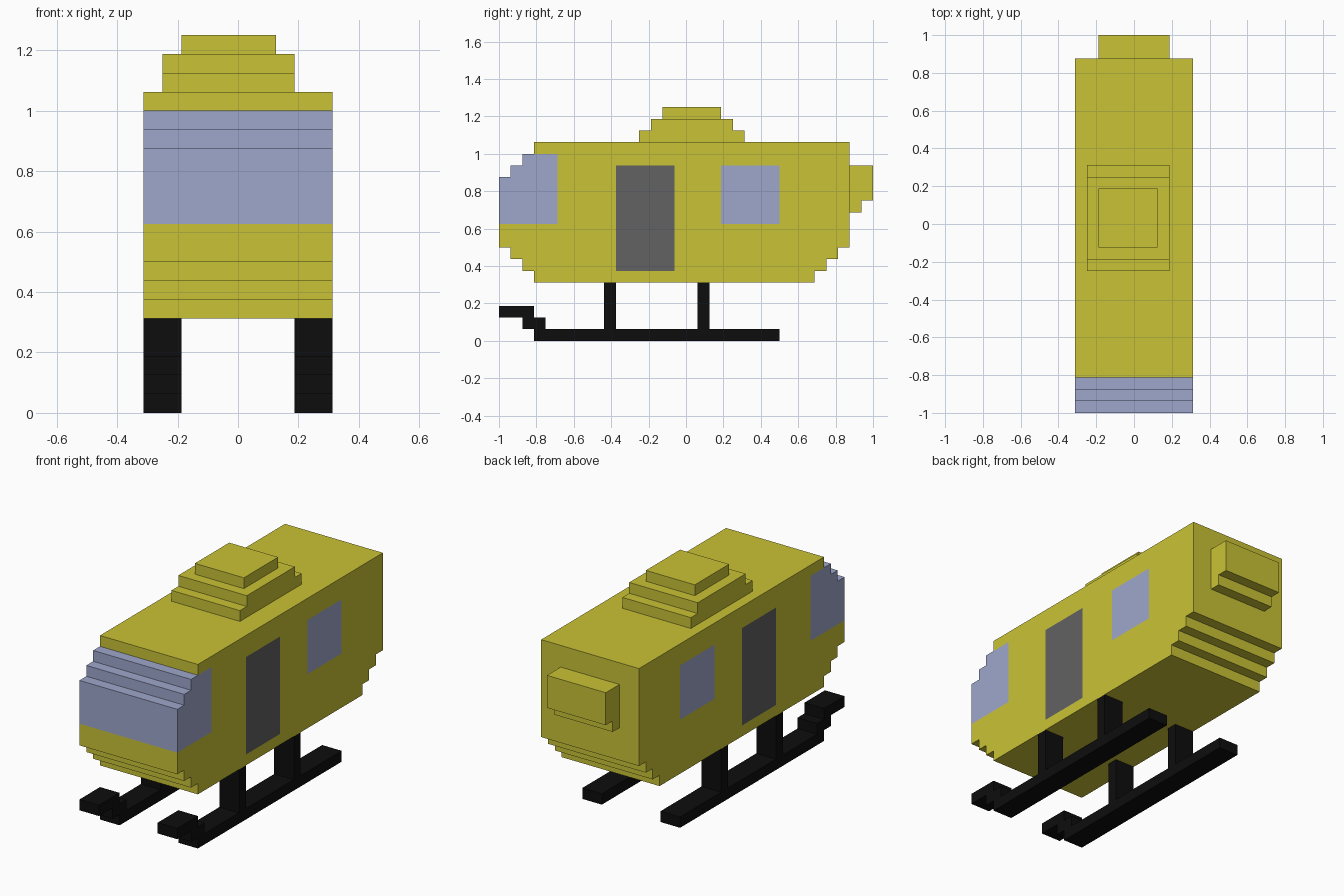
import bpy, bmesh
from mathutils import Vector

if "Cube" in bpy.data.objects:
    bpy.data.objects.remove(bpy.data.objects["Cube"])

U = 1 / 16  # one block


def material(name, rgb):
    m = bpy.data.materials.new(name)
    m.diffuse_color = (*rgb, 1)
    m.use_nodes = True
    m.node_tree.nodes["Principled BSDF"].inputs["Base Color"].default_value = m.diffuse_color
    return m


YELLOW = material("yellow paint", (0.591, 0.546, 0.037))
GLASS = material("pale blue glass", (0.342, 0.386, 0.604))
GREY = material("grey door", (0.122, 0.122, 0.122))
BLACK = material("black metal", (0.004, 0.004, 0.004))


def finish(bm, name, mats):
    bmesh.ops.recalc_face_normals(bm, faces=bm.faces[:])
    me = bpy.data.meshes.new(name)
    bm.to_mesh(me)
    bm.free()
    for m in mats:
        me.materials.append(m)
    ob = bpy.data.objects.new(name, me)
    bpy.context.collection.objects.link(ob)
    return ob


def extrude_profile(points, x0, x1):
    """Side outline (y, z) in blocks, extruded across x."""
    bm = bmesh.new()
    face = bm.faces.new([bm.verts.new((x0 * U, y * U, z * U)) for y, z in points])
    ext = bmesh.ops.extrude_face_region(bm, geom=[face], use_keep_orig=True)
    moved = [g for g in ext["geom"] if isinstance(g, bmesh.types.BMVert)]
    bmesh.ops.translate(bm, verts=moved, vec=((x1 - x0) * U, 0, 0))
    return bm


def box(name, x0, x1, y0, y1, z0, z1, mat):
    bm = extrude_profile([(y0, z0), (y1, z0), (y1, z1), (y0, z1)], x0, x1)
    return finish(bm, name, [mat])


# Cabin: stepped outline
outline = [(-13, 5), (11, 5), (11, 6), (12, 6), (12, 7), (13, 7), (13, 8), (14, 8),
           (14, 17), (-13, 17), (-13, 16), (-14, 16), (-14, 15), (-15, 15), (-15, 14),
           (-16, 14), (-16, 8), (-15, 8), (-15, 7), (-14, 7), (-14, 6), (-13, 6)]
bm = extrude_profile(outline, -5, 5)

# Cut the cabin along the borders of the glass and doors
cuts = [(1, y) for y in (-11, -6, -1, 3, 8)] + [(2, z) for z in (6, 10, 15, 16)]
for axis, pos in cuts:
    no = Vector((0, 0, 0))
    no[axis] = 1
    bmesh.ops.bisect_plane(bm, geom=bm.verts[:] + bm.edges[:] + bm.faces[:],
                           plane_co=no * pos * U, plane_no=no, dist=1e-5)

# Colour windscreen, side windows and doors by position
bm.normal_update()
for f in bm.faces:
    c = f.calc_center_median() / U
    side = abs(f.normal.x) > 0.5
    if c.y < -11 and 10 < c.z < 16.1:
        f.material_index = 1
    elif side and 3 < c.y < 8 and 10 < c.z < 15:
        f.material_index = 1
    elif side and -6 < c.y < -1 and 6 < c.z < 15:
        f.material_index = 2
finish(bm, "cabin", [YELLOW, GLASS, GREY])

# Tail stub
tail = [(14, 11), (15, 11), (15, 12), (16, 12), (16, 15), (14, 15)]
finish(extrude_profile(tail, -3, 3), "tail_stub", [YELLOW])

# Roof housing tiers
box("roof_tier_lower", -4, 3, -4, 5, 17, 18, YELLOW)
box("roof_tier_middle", -4, 3, -3, 4, 18, 19, YELLOW)
box("roof_tier_top", -3, 2, -2, 3, 19, 20, YELLOW)

# Skids with upturned toes, and their struts
skid = [(-13, 0), (8, 0), (8, 1), (-12, 1), (-12, 2), (-13, 2), (-13, 3), (-16, 3),
        (-16, 2), (-14, 2), (-14, 1), (-13, 1)]
for label, x0, x1 in (("left", -5, -3), ("right", 3, 5)):
    finish(extrude_profile(skid, x0, x1), label + "_skid", [BLACK])
    for end, y in (("front", -7), ("rear", 1)):
        box(f"{label}_{end}_strut", x0, x1, y, y + 1, 1, 5, BLACK)
